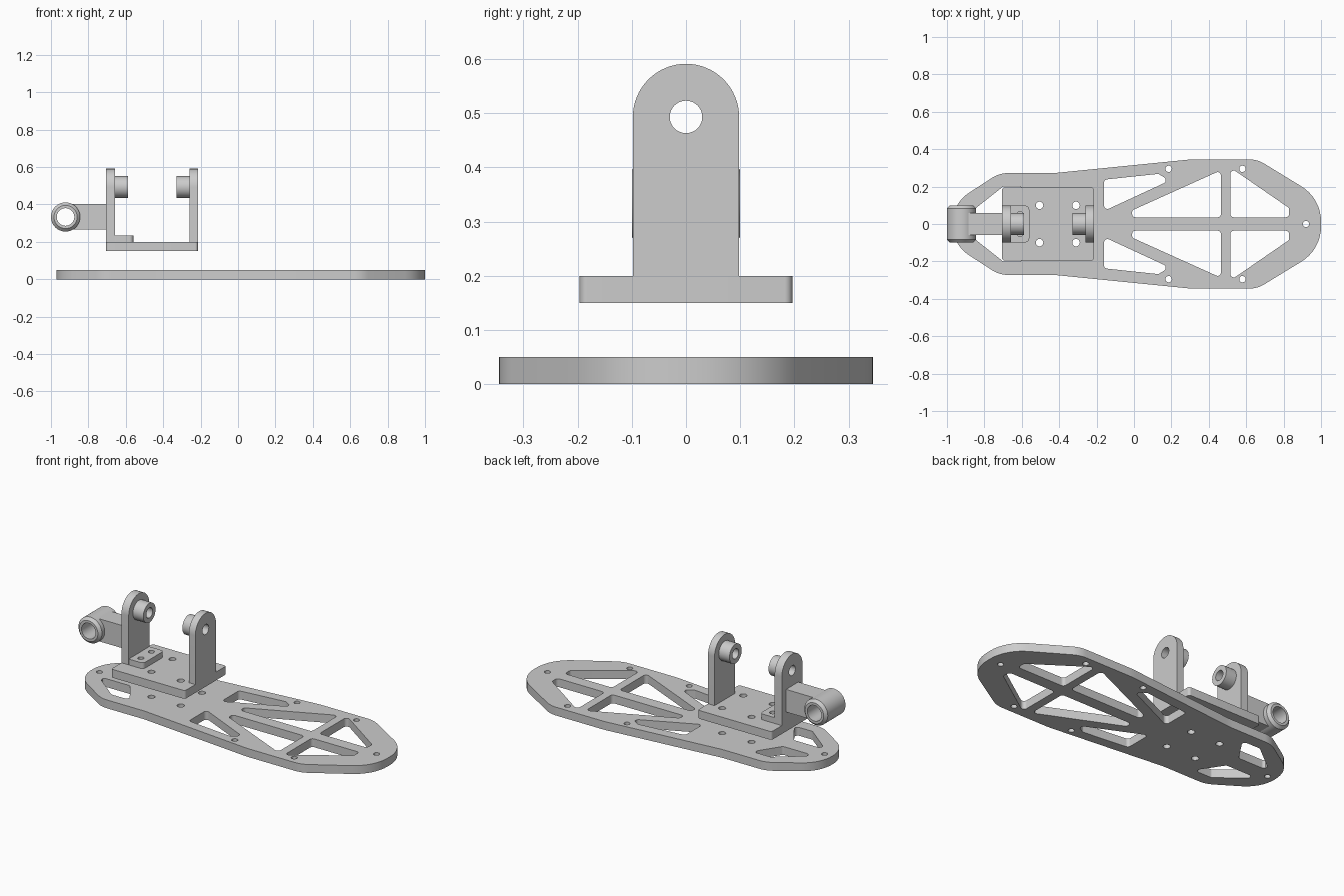
import bpy, bmesh
from math import pi, sin, cos
from mathutils import Vector, Matrix

cube = bpy.data.objects.get("Cube")
if cube:
    bpy.data.objects.remove(cube, do_unlink=True)

grey = bpy.data.materials.new("plain_grey")
grey.use_nodes = True
grey.diffuse_color = (0.604, 0.604, 0.604, 1)
grey.node_tree.nodes["Principled BSDF"].inputs["Base Color"].default_value = grey.diffuse_color

# Directions in which a flat profile can be extruded
UP = Matrix.Identity(4)
ALONG_X = Matrix(((0, 0, 1, 0), (1, 0, 0, 0), (0, 1, 0, 0), (0, 0, 0, 1)))
ALONG_Y = Matrix(((1, 0, 0, 0), (0, 0, -1, 0), (0, 1, 0, 0), (0, 0, 0, 1)))


def arc(u, v, r, start, end, n):
    angles = [start + (end - start) * i / n for i in range(n + 1)]
    return [(u + r * cos(a), v + r * sin(a)) for a in angles]


def circle(u, v, r, n=32):
    return arc(u, v, r, 0, 2 * pi, n)[:-1]


def rounded(corners, radius=None, steps=8):
    """Polygon with each corner replaced by a true arc; corners are (u, v[, r])."""
    out = []
    for i, c in enumerate(corners):
        p = Vector(c[:2])
        r = radius if radius is not None else c[2]
        a = (Vector(corners[i - 1][:2]) - p).normalized()
        b = (Vector(corners[(i + 1) % len(corners)][:2]) - p).normalized()
        half = a.angle(b) / 2
        centre = p + (a + b).normalized() * r / sin(half)
        trim = r * cos(half) / sin(half)
        start = (p + a * trim - centre).normalized()
        end = (p + b * trim - centre).normalized()
        for k in range(steps + 1):
            direction = start.lerp(end, k / steps).normalized()
            out.append(tuple(centre + direction * r))
    return out


def mirror(points):
    return [(p[0], -p[1], *p[2:]) for p in reversed(points)]


def rectangle(u0, u1, v):
    return [(u0, -v), (u1, -v), (u1, v), (u0, v)]


def activate(ob):
    bpy.ops.object.select_all(action='DESELECT')
    ob.select_set(True)
    bpy.context.view_layer.objects.active = ob


def finish(ob):
    ob.data.materials.clear()
    ob.data.materials.append(grey)
    activate(ob)
    bpy.ops.object.shade_smooth_by_angle(angle=0.6)


def prism(name, loops, low, high, direction=UP):
    """Extrude an outline with holes from low to high along a direction."""
    curve = bpy.data.curves.new(name, 'CURVE')
    curve.dimensions = '2D'
    curve.fill_mode = 'BOTH'
    curve.extrude = (high - low) / 2
    for loop in loops:
        spline = curve.splines.new('POLY')
        spline.points.add(len(loop) - 1)
        for point, (u, v) in zip(spline.points, loop):
            point.co = (u, v, 0, 1)
        spline.use_cyclic_u = True
    ob = bpy.data.objects.new(name, curve)
    bpy.context.collection.objects.link(ob)
    activate(ob)
    bpy.ops.object.convert(target='MESH')
    ob = bpy.context.object
    bm = bmesh.new()
    bm.from_mesh(ob.data)
    bmesh.ops.remove_doubles(bm, verts=bm.verts, dist=0.0001)
    bm.transform(direction @ Matrix.Translation((0, 0, (low + high) / 2)))
    bmesh.ops.recalc_face_normals(bm, faces=bm.faces)
    bm.to_mesh(ob.data)
    bm.free()
    finish(ob)


# Deck: symmetrical outline, truss cutouts and bolt holes
side = [(1.0, 0.137, 0.22), (0.66, 0.345, 0.15), (0.30, 0.345, 0.5),
        (-0.43, 0.272, 0.5), (-0.72, 0.272, 0.15), (-0.97, 0.11, 0.19)]
cutouts = [
    [(-0.16, 0.07), (0.19, 0.232), (0.13, 0.268), (-0.16, 0.237)],
    [(-0.01, 0.036), (0.465, 0.036), (0.465, 0.287), (-0.01, 0.073)],
    [(0.515, 0.036), (0.83, 0.036), (0.83, 0.085), (0.515, 0.302)],
    [(-0.89, 0.05), (-0.68, 0.05), (-0.58, 0.2), (-0.7, 0.2)],
]
deck_loops = [rounded(side + mirror(side))]
for shape in cutouts:
    for half in (shape, mirror(shape)):
        deck_loops.append(rounded(half, 0.018))
base_holes = [circle(x, y, 0.02) for x in (-0.505, -0.31) for y in (-0.1, 0.1)]
deck_loops += base_holes
deck_loops += [circle(x, y, 0.017) for x in (0.185, 0.58) for y in (-0.295, 0.295)]
deck_loops += [circle(x, 0, 0.017) for x in (-0.92, 0.92)]
prism("deck", deck_loops, 0, 0.05)

# Bracket base plate
prism("bracket_base", [rounded(rectangle(-0.705, -0.215, 0.196), 0.014)] + base_holes, 0.15, 0.2)

# Round-topped uprights with pivot bosses facing each other
axle = 0.493
upright = [(-0.098, 0.2), (0.098, 0.2)] + arc(0, axle, 0.098, 0, pi, 32)
bore = circle(0, axle, 0.03)
boss = [circle(0, axle, 0.058, 48), bore]
prism("rear_upright", [upright, bore], -0.705, -0.657, ALONG_X)
prism("front_upright", [upright, bore], -0.258, -0.215, ALONG_X)
prism("rear_boss", boss, -0.657, -0.588, ALONG_X)
prism("front_boss", boss, -0.329, -0.258, ALONG_X)

# Bolted foot of the rear upright
foot = [(-0.657, -0.098, 0.001), (-0.56, -0.098, 0.02), (-0.56, 0.098, 0.02), (-0.657, 0.098, 0.001)]
prism("rear_foot", [rounded(foot)] + [circle(-0.61, y, 0.017) for y in (-0.05, 0.05)], 0.2, 0.235)

# Arm reaching back to the eye, its end hollowed to fit the tube wall
eye_x, eye_z = -0.922, 0.333
arm = [(-0.705, 0.266), (-0.705, 0.402)] + arc(eye_x, eye_z, 0.072, 1.25, -1.2, 12)
prism("eye_arm", [arm], -0.058, 0.058, ALONG_Y)

# Eye: chamfered tube lathed around the y axis
bm = bmesh.new()
profile = [(0.047, -0.1), (0.062, -0.1), (0.078, -0.084),
           (0.078, 0.084), (0.062, 0.1), (0.047, 0.1)]
verts = [bm.verts.new((eye_x + r, y, eye_z)) for r, y in profile]
edges = [bm.edges.new((verts[i - 1], verts[i])) for i in range(len(verts))]
bmesh.ops.spin(bm, geom=verts + edges, cent=(eye_x, 0, eye_z), axis=(0, 1, 0),
               angle=2 * pi, steps=48, use_merge=True)
bmesh.ops.remove_doubles(bm, verts=bm.verts, dist=0.0001)
bmesh.ops.recalc_face_normals(bm, faces=bm.faces)
mesh = bpy.data.meshes.new("pivot_eye")
bm.to_mesh(mesh)
bm.free()
eye = bpy.data.objects.new("pivot_eye", mesh)
bpy.context.collection.objects.link(eye)
finish(eye)
